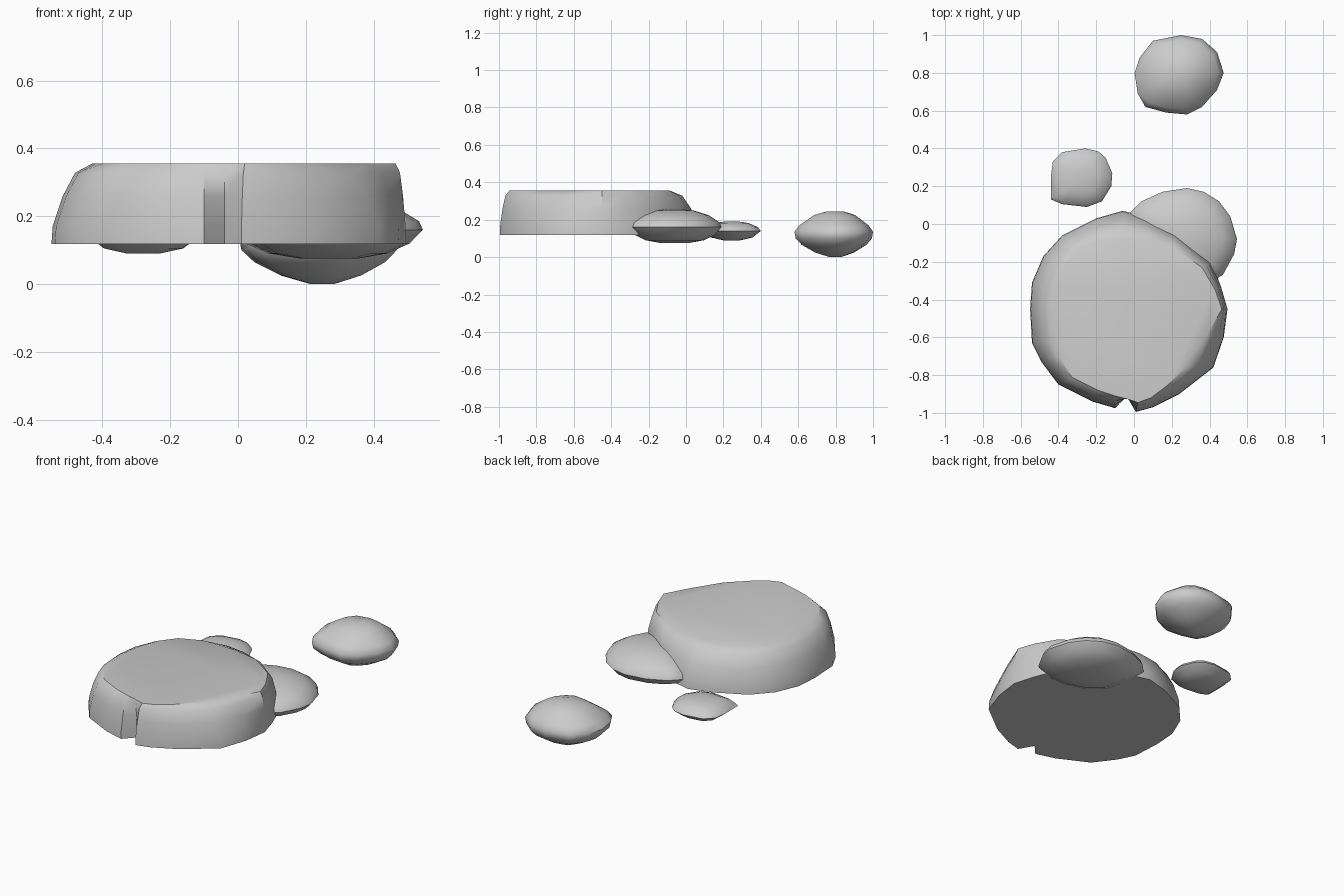
import bpy, bmesh, math


def loft(name, rings, angle):
    """Skin a stack of equal-length rings of 3D points and close both ends."""
    bm = bmesh.new()
    loops = [[bm.verts.new(p) for p in ring] for ring in rings]
    n = len(loops[0])
    for low, high in zip(loops, loops[1:]):
        for i in range(n):
            j = (i + 1) % n
            bm.faces.new((low[i], low[j], high[j], high[i]))
    bm.faces.new(loops[0][::-1])
    bm.faces.new(loops[-1])
    bmesh.ops.recalc_face_normals(bm, faces=bm.faces)
    mesh = bpy.data.meshes.new(name)
    bm.to_mesh(mesh)
    bm.free()
    obj = bpy.data.objects.new(name, mesh)
    bpy.context.collection.objects.link(obj)
    bpy.ops.object.select_all(action='DESELECT')
    obj.select_set(True)
    bpy.context.view_layer.objects.active = obj
    bpy.ops.object.shade_smooth_by_angle(angle=math.radians(angle))
    return obj


def pebble(name, outline, centre, levels):
    """Rounded stone: levels are (z, scale of the outline about the centre)."""
    cx, cy = centre
    rings = [[(cx + (x - cx) * s, cy + (y - cy) * s, z) for x, y in outline]
             for z, s in levels]
    return loft(name, rings, 50)


# Large flat stepping stone: foot outline and matching top outline
foot = [(-.55, -.45), (-.54, -.63), (-.49, -.73), (-.40, -.85), (-.22, -.94),
        (-.10, -.975), (-.04, -.91), (.01, -.995), (.10, -.97), (.24, -.90),
        (.42, -.76), (.475, -.60), (.495, -.45), (.46, -.33), (.41, -.20),
        (.22, -.04), (.06, .04), (-.06, .07), (-.20, .03), (-.38, -.06),
        (-.48, -.17), (-.54, -.31)]
top = [(-.43, -.45), (-.42, -.60), (-.40, -.70), (-.33, -.81), (-.19, -.88),
       (-.10, -.91), (-.04, -.925), (.02, -.945), (.09, -.92), (.17, -.86),
       (.28, -.755), (.38, -.60), (.465, -.45), (.43, -.35), (.36, -.23),
       (.20, -.12), (.06, -.09), (-.06, -.085), (-.18, -.09), (-.30, -.14),
       (-.37, -.23), (-.41, -.33)]
steps = [(.118, 0), (.17, .03), (.26, .28), (.328, .58), (.355, 1)]
loft("large_stone",
     [[(a + (c - a) * t, b + (d - b) * t, z)
       for (a, b), (c, d) in zip(foot, top)] for z, t in steps], 35)

# Medium stone tucked under the large one
pebble("medium_stone",
       [(0, -.06), (.03, -.18), (.13, -.27), (.27, -.31), (.40, -.31),
        (.47, -.27), (.53, -.16), (.545, -.08), (.51, .04), (.45, .12),
        (.37, .17), (.28, .19), (.15, .17), (.04, .12), (-.02, .06)],
       (.27, -.06),
       [(.075, .30), (.09, .62), (.12, .86), (.16, 1), (.185, .96),
        (.225, .72), (.248, .42), (.257, .15)])

# Smallest stone
pebble("small_stone",
       [(-.44, .25), (-.44, .13), (-.38, .105), (-.25, .09), (-.17, .12),
        (-.12, .20), (-.115, .27), (-.15, .35), (-.19, .385), (-.26, .40),
        (-.38, .38), (-.43, .33)],
       (-.28, .245),
       [(.09, .30), (.105, .72), (.14, 1), (.16, .90), (.182, .58),
        (.19, .25)])

# Separate thick stone at the back
pebble("back_stone",
       [(.003, .80), (.02, .69), (.06, .62), (.17, .59), (.28, .58),
        (.36, .62), (.44, .71), (.475, .80), (.44, .91), (.36, .98),
        (.25, 1.0), (.10, .97), (.03, .88)],
       (.25, .80),
       [(0, .15), (.025, .50), (.065, .82), (.10, .97), (.135, 1), (.17, .88),
        (.225, .52), (.245, .20)])
